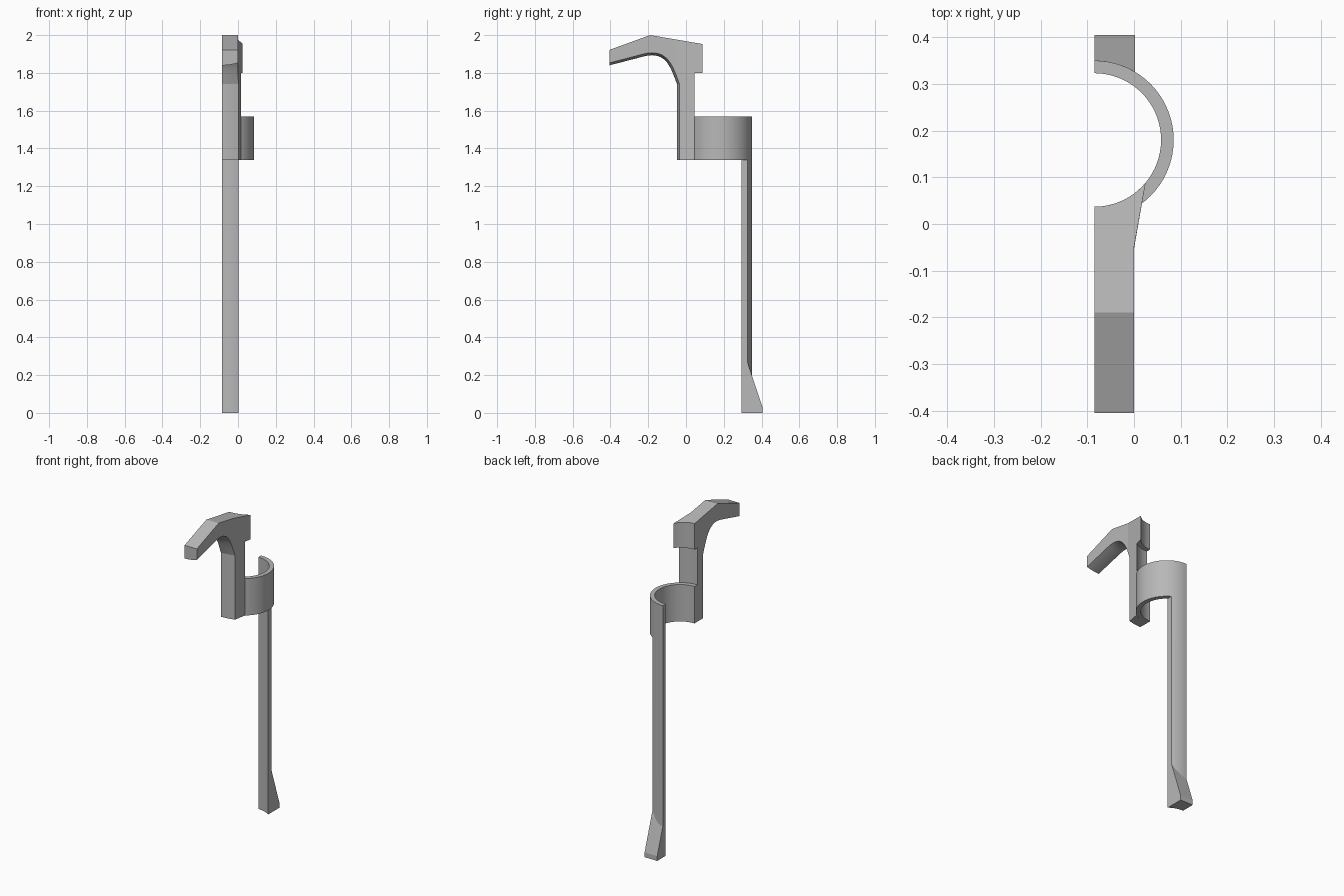
import bpy, bmesh
from math import sqrt, sin, cos, pi, radians
from mathutils import Vector
from mathutils.geometry import interpolate_bezier

cube = bpy.data.objects.get("Cube")
if cube:
    bpy.data.objects.remove(cube)

grey = bpy.data.materials.new("plain grey")
grey.use_nodes = True
grey.diffuse_color = (0.48, 0.48, 0.48, 1)
grey.node_tree.nodes["Principled BSDF"].inputs["Base Color"].default_value = (0.48, 0.48, 0.48, 1)

CUT, MID = -0.085, 0.18            # flat side plane, ring centre in y
INNER, OUTER = 0.143, 0.17         # ring radii
LOW, HIGH = 1.34, 1.57             # ring height range


def arc(x, radius):
    return sqrt(radius ** 2 - (x - CUT) ** 2)


def loft(name, loops, crease=None):
    """Join equal-length point loops into a closed solid."""
    bm = bmesh.new()
    rows = [[bm.verts.new(p) for p in loop] for loop in loops]
    n = len(rows[0])
    for a, b in zip(rows, rows[1:]):
        for i in range(n):
            j = (i + 1) % n
            bm.faces.new((a[i], a[j], b[j], b[i]))
    bm.faces.new(rows[0])
    bm.faces.new(rows[-1])
    if crease:
        bmesh.ops.connect_verts(bm, verts=[rows[-1][k] for k in crease])
    bmesh.ops.recalc_face_normals(bm, faces=bm.faces)
    mesh = bpy.data.meshes.new(name)
    bm.to_mesh(mesh)
    bm.free()
    mesh.materials.append(grey)
    obj = bpy.data.objects.new(name, mesh)
    bpy.context.collection.objects.link(obj)
    bpy.ops.object.select_all(action='DESELECT')
    obj.select_set(True)
    bpy.context.view_layer.objects.active = obj
    bpy.ops.object.shade_smooth_by_angle(angle=radians(9))
    return obj


# Half ring
ring = []
for k in range(37):
    a = -pi / 2 + pi * k / 36
    ring.append([(CUT + r * cos(a), MID + r * sin(a), z)
                 for r, z in ((INNER, LOW), (OUTER, LOW), (OUTER, HIGH), (INNER, HIGH))])
loft("half_ring", ring)

# Long leg with a wedge foot, continuing the ring's curved wall
leg = []
for k in range(13):
    x = CUT + 0.087 * k / 12
    yi, yo = MID + arc(x, INNER), MID + arc(x, OUTER)
    slope = 0.03 + (0.405 - yo) * 3.0
    leg.append([(x, yi, 0), (x, 0.405, 0), (x, 0.405, 0.03),
                (x, yo, slope), (x, yo, LOW), (x, yi, LOW)])
loft("leg_with_foot", leg)

# Hooked arm, head and column, with a slightly rounded underside
curve = interpolate_bezier(Vector((-0.22, 1.888, 0)), Vector((-0.10, 1.918, 0)),
                           Vector((-0.08, 1.82, 0)), Vector((-0.047, 1.74, 0)), 17)
under = [(-0.405, 1.84, 0, 1)]
for k, p in enumerate(curve):
    t = (curve[min(k + 1, 16)] - curve[max(k - 1, 0)]).normalized()
    under.append((p.x, p.y, -t.y, t.x))
under[-1] = (-0.047, 1.74, 1, 0)
under.append((-0.047, LOW, 1, 0))


def flare(y):
    return max(0, (y + 0.05) * 0.18)


def top(y):
    return 2.0 - 0.17 * (y + 0.19)


hook = []
for k in range(13):
    t = k / 12
    loop = []
    for y, z, dy, dz in under:
        d = 0.013 * t * t
        y += dy * d
        loop.append((CUT + t * (flare(y) - CUT), y, z + dz * d))
    xo, xi = CUT + t * (0.0168 - CUT), CUT + t * (0.0249 - CUT)
    yo, yi = MID - arc(xo, OUTER), MID - arc(xi, INNER)
    x = CUT * (1 - t)
    loop += [(xo, yo, LOW), (xo, yo, 1.8), (xi, yi, 1.8), (xi, yi, top(yi)),
             (x, -0.05, top(-0.05)), (x, -0.19, 2.0), (x, -0.405, 1.922)]
    hook.append(loop)
last = hook[-1]
near = min(range(len(under) - 2), key=lambda i: abs(last[i][1] + 0.05))
loft("hook_and_column", hook, (near, len(under) + 4))
